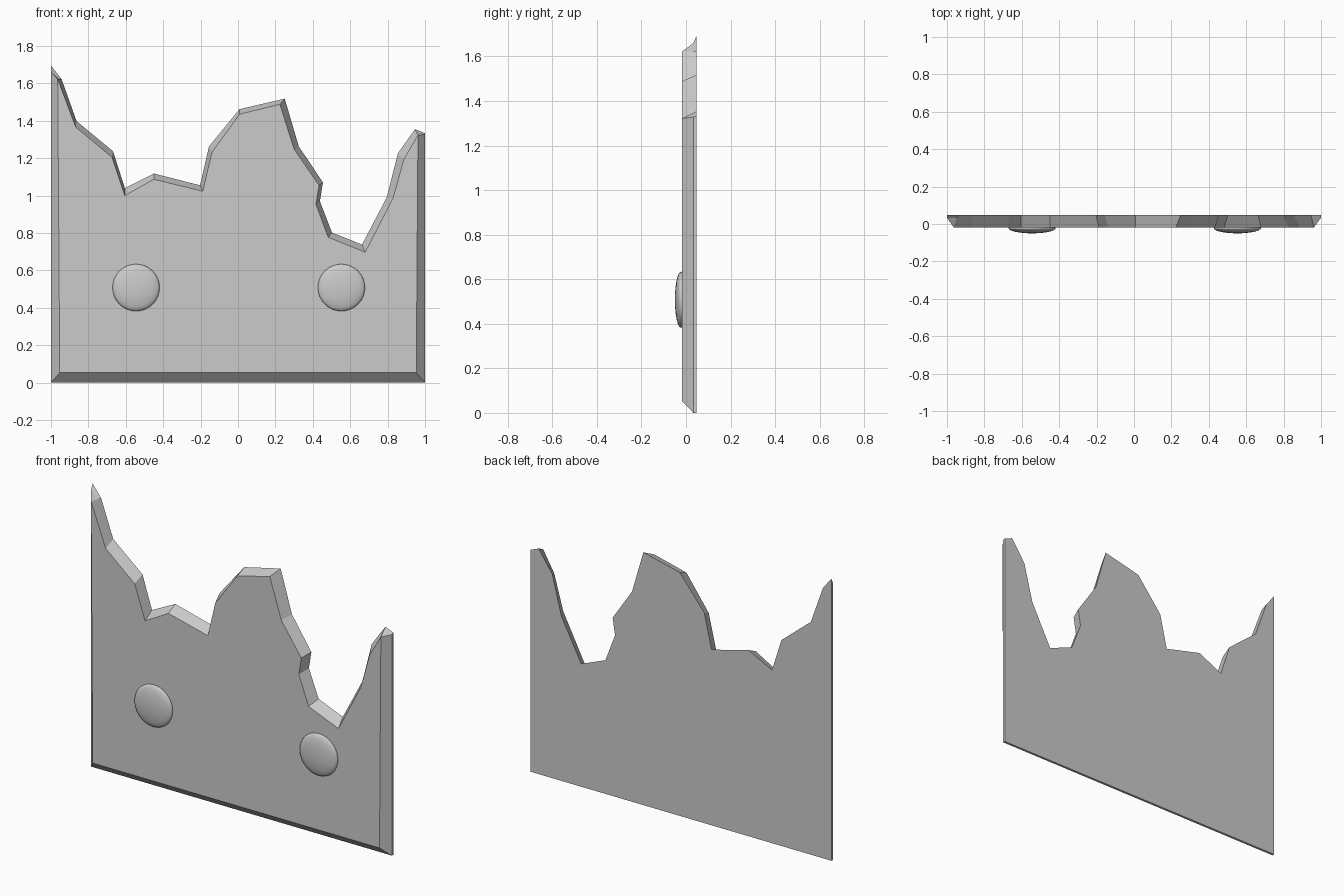
import bpy, bmesh
from mathutils import Matrix

if "Cube" in bpy.data.objects:
    bpy.data.objects.remove(bpy.data.objects["Cube"])

Y_FRONT, Y_RIM, Y_BACK = -0.018, 0.033, 0.048

# broken top edge, left to right: back outline and the matching front outline (x, z)
back_top = [(-1, 1.695), (-.943, 1.622), (-.863, 1.398), (-.668, 1.237), (-.605, 1.04),
            (-.45, 1.118), (-.203, 1.055), (-.155, 1.263), (.008, 1.462), (.25, 1.518),
            (.325, 1.263), (.454, 1.071), (.438, .97), (.502, .803), (.663, .738),
            (.795, .99), (.855, 1.226), (.946, 1.355), (1, 1.333)]
front_top = [(-.964, 1.622), (-.964, 1.622), (-.867, 1.365), (-.674, 1.205), (-.605, 1.0),
             (-.45, 1.087), (-.188, 1.023), (-.139, 1.232), (.009, 1.435), (.224, 1.488),
             (.3, 1.247), (.433, 1.055), (.417, .953), (.482, .777), (.68, .697),
             (.829, .986), (.887, 1.194), (.962, 1.322), (.962, 1.322)]
back = back_top + [(1, 0), (-1, 0)]
front = front_top + [(.953, .053), (-.953, .053)]

# rim outline lies between them along the break and is full size on the frame sides
t = (Y_RIM - Y_FRONT) / (Y_BACK - Y_FRONT)
rim = [(f[0] + (b[0] - f[0]) * t, f[1] + (b[1] - f[1]) * t) for f, b in zip(front, back)]
rim[0], rim[18], rim[19], rim[20] = (-1, 1.66), (1, 1.328), (1, 0), (-1, 0)

# broken plate with bevelled sides
bm = bmesh.new()
rings = [[bm.verts.new((x, y, z)) for x, z in pts]
         for pts, y in ((front, Y_FRONT), (rim, Y_RIM), (back, Y_BACK))]
n = len(back)
for a, b in zip(rings, rings[1:]):
    for i in range(n):
        j = (i + 1) % n
        bm.faces.new((a[i], a[j], b[j], b[i]))
bm.faces.new(rings[0])
bm.faces.new(rings[2])
bmesh.ops.remove_doubles(bm, verts=bm.verts[:], dist=1e-4)
bmesh.ops.recalc_face_normals(bm, faces=bm.faces[:])
mesh = bpy.data.meshes.new("broken_plate")
bm.to_mesh(mesh)
bm.free()
bpy.context.collection.objects.link(bpy.data.objects.new("broken_plate", mesh))


# domed studs: flattened half spheres on the front face
def stud(name, x, z):
    bm = bmesh.new()
    bmesh.ops.create_uvsphere(bm, u_segments=32, v_segments=16, radius=1)
    bmesh.ops.delete(bm, geom=[v for v in bm.verts if v.co.z < -0.25], context='VERTS')
    bmesh.ops.transform(bm, verts=bm.verts[:], matrix=Matrix.Translation((x, -0.022, z))
                        @ Matrix.Rotation(1.5707963, 4, 'X')
                        @ Matrix.Diagonal((.126, .126, .028, 1)))
    for f in bm.faces:
        f.smooth = True
    me = bpy.data.meshes.new(name)
    bm.to_mesh(me)
    bm.free()
    bpy.context.collection.objects.link(bpy.data.objects.new(name, me))


stud("left_stud", -.545, .508)
stud("right_stud", .553, .508)
